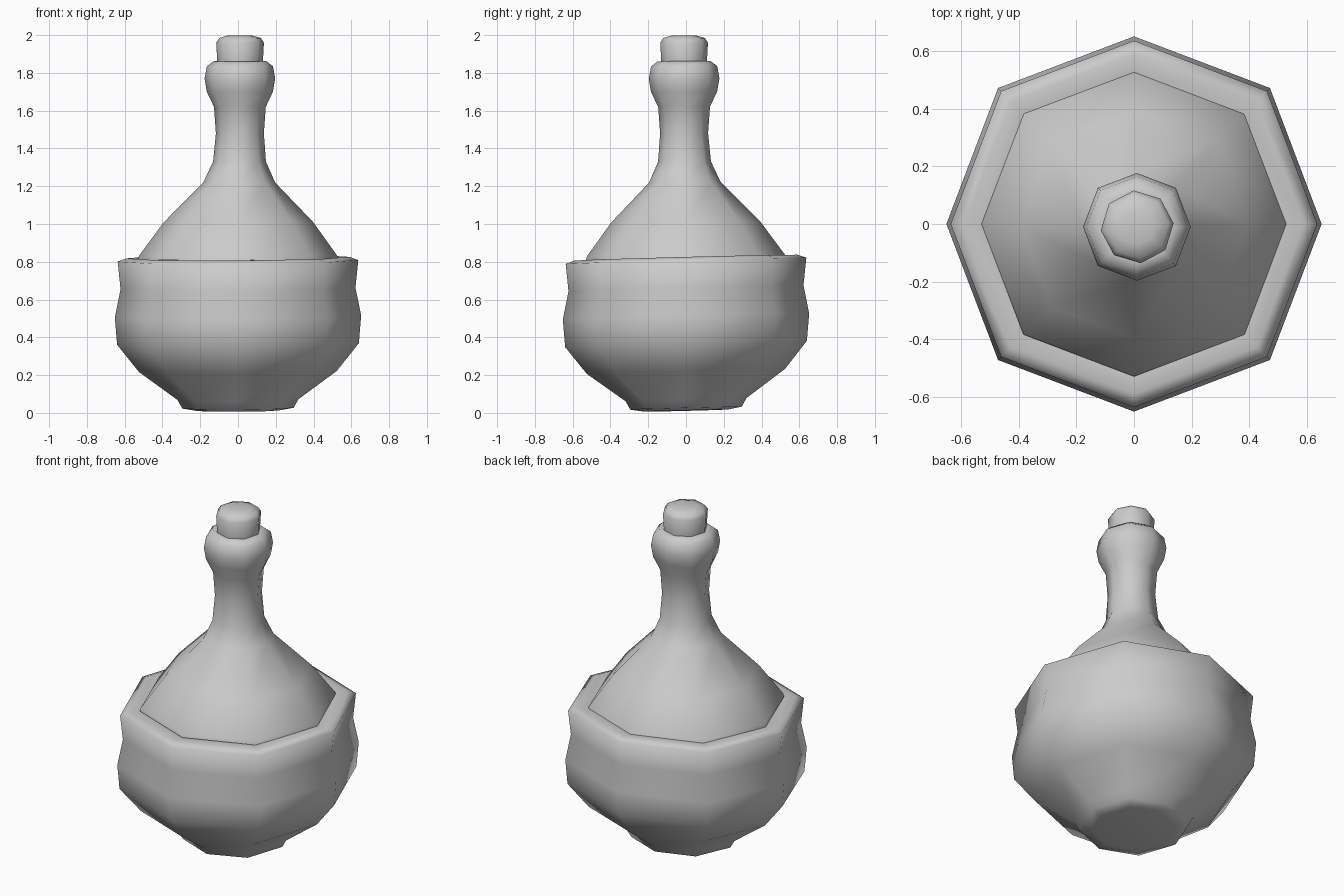
import bpy, bmesh
from math import sin, cos, pi, radians

if "Cube" in bpy.data.objects:
    bpy.data.objects.remove(bpy.data.objects["Cube"])

SIDES = 8


def lathe(name, profile, diag=1.0, tilt=0.0, sharp=60, turn=0.0):
    """Spin (radius, height, x offset, y offset) rings into an eight-sided form."""
    bm = bmesh.new()
    rings = []
    for r, z, ox, oy in profile:
        ring = []
        for i in range(SIDES):
            a = 2 * pi * i / SIDES + turn
            k = r * (diag if i % 2 else 1.0)
            x, y = k * cos(a), k * sin(a)
            ring.append(bm.verts.new((x + ox, y + oy, z + tilt * (y + 0.25 * x))))
        rings.append(ring)
    for low, high in zip(rings, rings[1:]):
        for i in range(SIDES):
            j = (i + 1) % SIDES
            bm.faces.new((low[i], low[j], high[j], high[i]))
    bm.faces.new(rings[0][::-1])
    bm.faces.new(rings[-1])
    mesh = bpy.data.meshes.new(name)
    bm.to_mesh(mesh)
    bm.free()
    ob = bpy.data.objects.new(name, mesh)
    bpy.context.collection.objects.link(ob)
    bpy.ops.object.select_all(action='DESELECT')
    ob.select_set(True)
    bpy.context.view_layer.objects.active = ob
    bpy.ops.object.shade_smooth_by_angle(angle=radians(sharp))
    return ob


# Slightly tilted outer bowl with a broad rim
bowl = [(0.22, 0.012), (0.295, 0.025), (0.32, 0.07), (0.525, 0.22), (0.64, 0.365),
        (0.652, 0.51), (0.622, 0.66), (0.637, 0.805), (0.59, 0.822), (0.53, 0.813)]
lathe("outer_bowl", [(r, z, 0, 0) for r, z in bowl], 1.025, 0.026, 100)

# Conical shoulder, neck and rounded lip
flask = [(0.53, 0.812, 0), (0.525, 0.832, 0), (0.395, 1.01, 0.002), (0.19, 1.22, 0.006),
         (0.14, 1.33, 0.008), (0.127, 1.48, 0.01), (0.137, 1.62, 0.01), (0.175, 1.70, 0.01),
         (0.187, 1.77, 0.01), (0.175, 1.835, 0.01), (0.14, 1.862, 0.01), (0.12, 1.862, 0.01)]
lathe("flask_neck", [(r, z, o, -o) for r, z, o in flask], 1.025, 0.008, 80)

# Cork stopper
cork = [(0.12, 1.78), (0.122, 1.87), (0.127, 1.96), (0.11, 1.985), (0.06, 1.999)]
lathe("cork", [(r, z, 0.011, -0.01) for r, z in cork], 1.0, 0.0, 80, 0.1)
